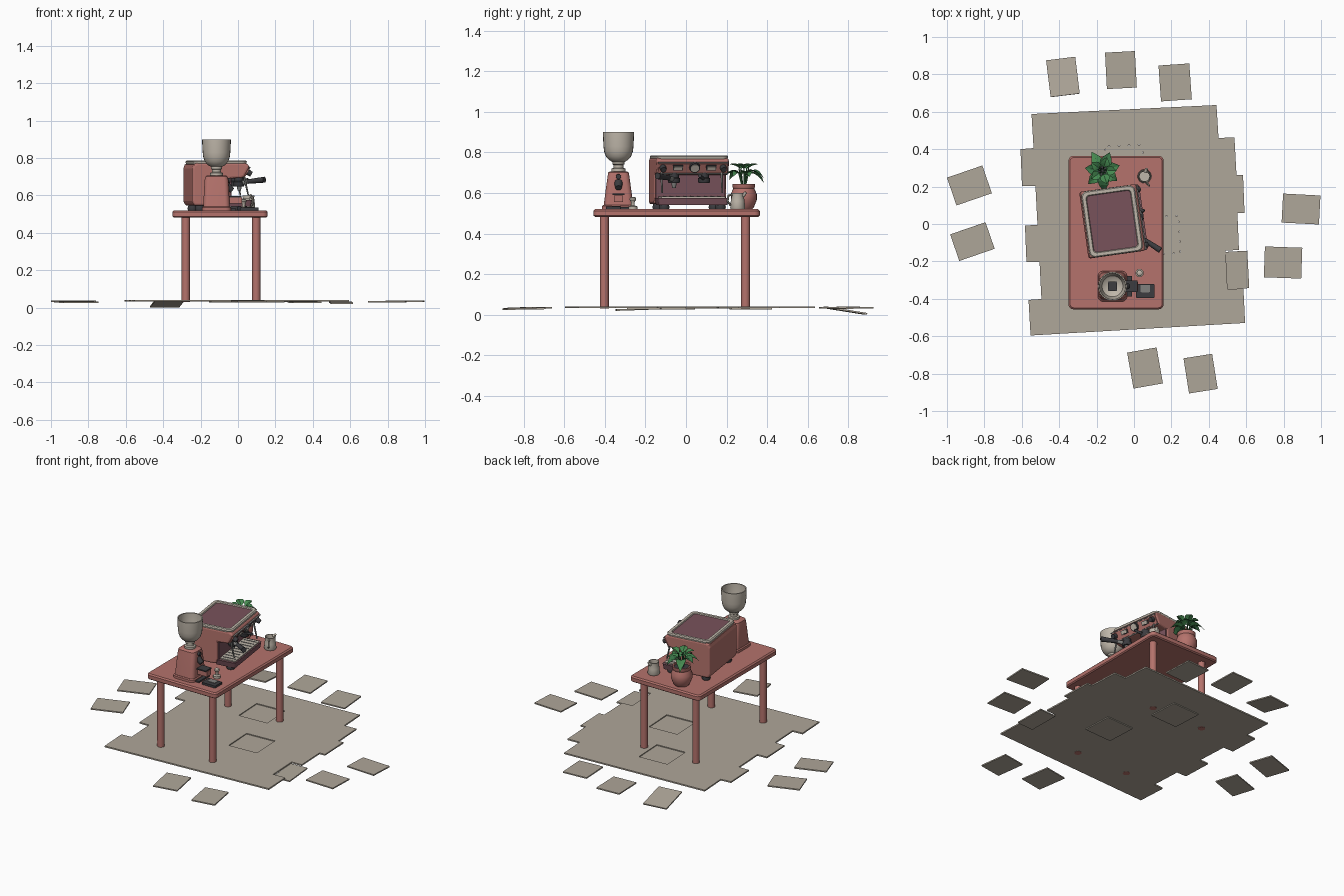
import bpy, bmesh, math
from mathutils import Matrix, Vector

if "Cube" in bpy.data.objects:
    bpy.data.objects.remove(bpy.data.objects["Cube"])

def mat(name, r, g, b):
    m = bpy.data.materials.new(name)
    m.diffuse_color = (r, g, b, 1)
    m.use_nodes = True
    m.node_tree.nodes["Principled BSDF"].inputs["Base Color"].default_value = m.diffuse_color
    return m

PINK = mat("salmon_pink", .46, .17, .15)
MAROON = mat("dull_maroon", .19, .085, .105)
CREAM = mat("warm_cream", .52, .47, .40)
STONE = mat("floor_stone", .43, .385, .32)
DARK = mat("charcoal", .045, .045, .05)
STEEL = mat("steel_grey", .22, .22, .21)
GREEN = mat("leaf_green", .06, .25, .08)
DEEP = mat("deep_green", .04, .17, .06)
frame = Matrix()   # local frame used by the part being built

def finish(name, bm, m, smooth=True):
    bmesh.ops.remove_doubles(bm, verts=bm.verts, dist=1e-5)
    bmesh.ops.recalc_face_normals(bm, faces=bm.faces)
    me = bpy.data.meshes.new(name)
    bm.to_mesh(me)
    bm.free()
    me.materials.append(m)
    o = bpy.data.objects.new(name, me)
    bpy.context.collection.objects.link(o)
    o.matrix_world = frame
    if smooth:
        bpy.ops.object.select_all(action='DESELECT')
        o.select_set(True)
        bpy.context.view_layer.objects.active = o
        bpy.ops.object.shade_smooth_by_angle(angle=math.radians(35))
    return o

def loft(name, secs, m, x=0, y=0, k=7):
    """Stack of rounded rectangles (z, half x, half y, corner radius[, shift x])."""
    bm = bmesh.new()
    rings = []
    for s in secs:
        z, hx, hy, r = s[:4]
        sx = s[4] if len(s) > 4 else 0
        ring = []
        for q, (cx, cy) in enumerate(((1, 1), (-1, 1), (-1, -1), (1, -1))):
            for i in range(k):
                a = math.pi / 2 * (q + i / (k - 1))
                ring.append(bm.verts.new((x + sx + cx * (hx - r) + r * math.cos(a),
                                          y + cy * (hy - r) + r * math.sin(a), z)))
        rings.append(ring)
    n = 4 * k
    for a, b in zip(rings, rings[1:]):
        for i in range(n):
            bm.faces.new((a[i], a[(i + 1) % n], b[(i + 1) % n], b[i]))
    bm.faces.new(rings[0])
    bm.faces.new(rings[-1])
    return finish(name, bm, m)

def lathe(name, prof, m, x=0, y=0):
    return loft(name, [(z, r, r, r) for z, r in prof], m, x, y)

def rod(name, p, q, r1, r2, m, seg=20):
    p, q = Vector(p), Vector(q)
    d = q - p
    bm = bmesh.new()
    mx = Matrix.Translation((p + q) / 2) @ d.to_track_quat('Z', 'Y').to_matrix().to_4x4()
    bmesh.ops.create_cone(bm, cap_ends=True, segments=seg, radius1=r1, radius2=r2, depth=d.length, matrix=mx)
    return finish(name, bm, m)

def box(name, c, s, m, rot=(0, 0, 0)):
    bm = bmesh.new()
    R = Matrix.Rotation(rot[2], 4, 'Z') @ Matrix.Rotation(rot[1], 4, 'Y') @ Matrix.Rotation(rot[0], 4, 'X')
    bmesh.ops.create_cube(bm, size=1, matrix=Matrix.Translation(c) @ R @ Matrix.Diagonal((*s, 1)))
    return finish(name, bm, m, False)

def prism(name, pts, h0, h1, m, place):
    bm = bmesh.new()
    a, b = [[bm.verts.new(place(u, v, h)) for u, v in pts] for h in (h0, h1)]
    for i in range(len(pts)):
        j = (i + 1) % len(pts)
        bm.faces.new((a[i], a[j], b[j], b[i]))
    bm.faces.new(a)
    bm.faces.new(b)
    return finish(name, bm, m, False)

# Floor slab with a stepped tile edge, two sunken tiles
floor_pts = [(-.548, .588), (.441, .636), (.452, .46), (.537, .463), (.548, .262), (.583, .262), (.591, .059),
             (.553, .059), (.561, -.139), (.49, -.142), (.5, -.348), (.585, -.345), (.594, -.529), (-.553, -.596),
             (-.564, -.406), (-.495, -.401), (-.505, -.203), (-.575, -.203), (-.583, -.008), (-.516, -.005),
             (-.527, .203), (-.599, .203), (-.607, .40), (-.537, .406)]
slab = prism("floor_slab", floor_pts, .032, .041, STONE, lambda u, v, h: (u, v, h))
for i, (x, y) in enumerate(((-.05, .32), (.143, -.06))):
    cut = box("tile_cutter", (x, y, .04), (.2, .2, .1), STONE, (0, 0, .05))
    cut.hide_render = True
    cut.hide_set(True)
    cut.display_type = 'WIRE'
    md = slab.modifiers.new("hole", 'BOOLEAN')
    md.object = cut
    md.solver = 'EXACT'
    bpy.ops.object.select_all(action='DESELECT')
    bpy.context.view_layer.objects.active = slab
    bpy.ops.object.modifier_apply(modifier=md.name)
    bpy.data.objects.remove(cut)
    box("sunken_tile", (x, y, .031), (.199, .199, .009), STONE, (0, 0, .05))

# Loose tiles round the slab: x, y, z, width, depth, turn, tilt
for x, y, z, w, d, t, tilt in ((-.38, .786, .02, .157, .2, 7, -9), (-.07, .823, .033, .16, .195, 3, 1),
                               (.22, .757, .035, .165, .192, 4, 1), (-.88, .206, .033, .2, .157, 19, 0),
                               (-.864, -.094, .03, .2, .15, 19, 1), (.893, .08, .033, .2, .155, -3, 0),
                               (.797, -.206, .03, .2, .165, -2, 0), (.552, -.246, .026, .118, .2, 3, 2),
                               (.059, -.77, .033, .16, .195, 10, 1), (.356, -.80, .029, .155, .19, 9, 1)):
    box("loose_tile", (x, y, z), (w, d, .008), STONE, (math.radians(tilt), 0, math.radians(t)))

# Table
loft("table_top", [(.482, .247, .402, .02), (.488, .254, .41, .026), (.512, .254, .41, .026), (.52, .246, .402, .02)],
     PINK, -.096, -.046)
for x in (-.279, .098):
    for y in (-.403, .294):
        lathe("table_leg", [(.031, .022), (.49, .022)], PINK, x, y)

# Espresso machine, turned a little on the table and facing +x
frame = Matrix.Translation((-.105, .016, 0)) @ Matrix.Rotation(math.radians(8), 4, 'Z')
side = [(-.155, .545), (-.165, .57), (-.165, .745), (-.158, .765), (-.14, .774), (.115, .774), (.14, .764),
        (.143, .75), (.112, .694), (.04, .69), (.04, .575), (.03, .545)]
body = prism("machine_body", side, -.18, .18, PINK, lambda u, v, h: (u, h, v))
bev = body.modifiers.new("soft_edges", 'BEVEL')
bev.width, bev.segments, bev.limit_method, bev.angle_limit = .012, 3, 'ANGLE', math.radians(50)
loft("machine_top_rim", [(.765, .142, .176, .03), (.78, .145, .179, .032), (.786, .139, .173, .028),
                         (.786, .122, .156, .02), (.776, .118, .152, .018)], CREAM, -.012)
loft("machine_top_panel", [(.774, .118, .152, .018), (.78, .118, .152, .018)], MAROON, -.012)
box("back_splash", (.043, 0, .635), (.008, .345, .118), MAROON)
loft("drip_tray", [(.54, .065, .17, .012), (.575, .07, .177, .015)], MAROON, .088)
loft("drip_grate", [(.575, .052, .16, .01), (.582, .052, .16, .01)], CREAM, .098)
for i in range(9):
    box("grate_slot", (.098, -.136 + i * .034, .583), (.085, .006, .003), STEEL)
for u in (-.12, .11):
    for v in (-.14, .14):
        lathe("machine_foot", [(.52, .024), (.53, .027), (.546, .022)], DARK, u, v)

# Front panel fittings: n is the outward direction of the sloped fascia
n = Vector((.875, 0, -.484))
def on_panel(v, z, out):
    return Vector((.143 - (.75 - z) * .554, v, z)) + n * out
tilt = math.atan2(.484, .875)
box("fascia_plate", on_panel(0, .723, .002), (.006, .345, .05), PINK, (0, tilt, 0))
for z in (.697, .75):
    box("fascia_trim", on_panel(0, z, .002), (.008, .352, .006), STEEL, (0, tilt, 0))
rod("gauge_case", on_panel(.008, .73, 0), on_panel(.008, .73, .016), .028, .026, DARK)
rod("gauge_face", on_panel(.008, .73, .012), on_panel(.008, .73, .019), .021, .021, CREAM)
for v in (-.075, .09):
    box("switch_frame", on_panel(v, .728, .006), (.008, .05, .026), DARK, (0, tilt, 0))
    box("switch_plate", on_panel(v, .728, .01), (.008, .04, .017), CREAM, (0, tilt, 0))
for v in (-.15, .15):
    rod("steam_knob", on_panel(v, .728, 0), on_panel(v, .728, .03), .017, .014, DARK)
for v in (-.09, .06):
    lathe("group_head", [(.648, .026), (.655, .03), (.672, .03), (.676, .024), (.7, .024)], DARK, .098, v)
rod("filter_holder", (.1, -.09, .664), (.15, -.126, .675), .014, .01, STEEL)
rod("filter_handle", (.145, -.122, .674), (.222, -.189, .684), .012, .016, DARK)
rod("filter_spout", (.1, -.09, .625), (.1, -.09, .65), .009, .014, STEEL)
rod("group_lever", (.11, .06, .665), (.165, .03, .685), .007, .009, DARK)
for v in (-.155, .145):
    rod("steam_wand", (.115, v, .71), (.14, v, .6), .006, .004, STEEL, 12)

# Coffee grinder
frame = Matrix.Translation((-.115, -.333, 0))
loft("grinder_base", [(.52, .078, .082, .03), (.535, .078, .082, .03), (.54, .072, .076, .026)], PINK)
loft("grinder_body", [(.538, .071, .073, .026), (.6, .068, .065, .025), (.68, .064, .054, .025),
                      (.7, .06, .051, .025), (.707, .05, .042, .025)], PINK)
lathe("grinder_collar", [(.705, .034), (.72, .034), (.724, .024), (.738, .024), (.742, .03), (.76, .03)], CREAM)
lathe("bean_hopper", [(.752, .028), (.762, .046), (.78, .062), (.805, .071), (.83, .074), (.89, .077), (.9, .077),
                      (.9, .07), (.83, .067), (.79, .056), (.772, .03)], CREAM)
box("hopper_slide", (.0, 0, .775), (.05, .05, .012), DARK)
box("grinder_arm", (.1, 0, .572), (.075, .045, .032), PINK)
box("filter_fork", (.1, 0, .593), (.07, .06, .008), DARK)
rod("grinder_spout", (.055, 0, .65), (.085, 0, .625), .022, .015, DARK)
rod("grinder_dial", (.055, 0, .68), (.075, 0, .68), .014, .012, DARK)
box("grinder_tray", (.078, 0, .525), (.05, .11, .01), DARK)

# Tamper and tamping mat
frame = Matrix()
lathe("tamper", [(.52, .022), (.534, .022), (.538, .009), (.556, .009), (.566, .016), (.576, .015), (.58, .008)],
      CREAM, .03, -.262)
loft("tamping_mat", [(.52, .05, .037, .006), (.534, .05, .037, .006)], DARK, .06, -.358)
loft("mat_recess", [(.534, .026, .02, .006), (.537, .026, .02, .006)], STEEL, .06, -.345)

# Milk pitcher
lathe("milk_pitcher", [(.52, .034), (.526, .037), (.56, .034), (.585, .03), (.6, .032), (.6, .028), (.58, .026),
                       (.53, .03)], CREAM, .056, .255)
hp = [(.056 + .03 * a, .255 - .045 * a - b, z) for a, b, z in
      ((.35, 0.012, .59), (.75, .012, .588), (.85, .012, .56), (.4, .018, .54))]
for a, b in zip(hp, hp[1:]):
    rod("pitcher_handle", a, b, .005, .005, CREAM, 10)
rod("pitcher_lip", (.062, .28, .588), (.068, .296, .603), .012, .006, CREAM, 12)

# Potted plant
PX, PY = -.168, .285
lathe("plant_pot", [(.52, .042), (.53, .05), (.565, .064), (.595, .064), (.622, .052), (.63, .056), (.645, .056),
                    (.645, .047), (.628, .045)], PINK, PX, PY)
lathe("pot_soil", [(.622, .046), (.636, .046)], DARK, PX, PY)
def leaf(i, ang, length, width, z0, lift, droop):
    bm = bmesh.new()
    rows = []
    for t, w in ((0, .12), (.15, .75), (.35, 1), (.6, .8), (.82, .38), (1, .02)):
        u = .02 + t * length
        z = z0 + lift * t - droop * t * t
        rows.append([bm.verts.new((PX + u * math.cos(ang) - s * w * width * math.sin(ang),
                                   PY + u * math.sin(ang) + s * w * width * math.cos(ang),
                                   z + abs(s) * w * .01)) for s in (-1, 0, 1)])
    for a, b in zip(rows, rows[1:]):
        for j in (0, 1):
            bm.faces.new((a[j], a[j + 1], b[j + 1], b[j]))
    finish("plant_leaf", bm, (GREEN, DEEP)[i % 2], False)
    c, s = math.cos(ang), math.sin(ang)
    rod("leaf_stem", (PX + .008 * c, PY + .008 * s, .63), (PX + .025 * c, PY + .025 * s, z0 + .002), .003, .003, DEEP, 6)
for i in range(7):
    leaf(i, i * math.tau / 7 + .3, .075 + .01 * (i % 3), .031, .69 + .008 * (i % 2), .05, .06 + .015 * (i % 3))
for i in range(5):
    leaf(i * 2, i * math.tau / 5, .055, .026, .72, .045, .025)
